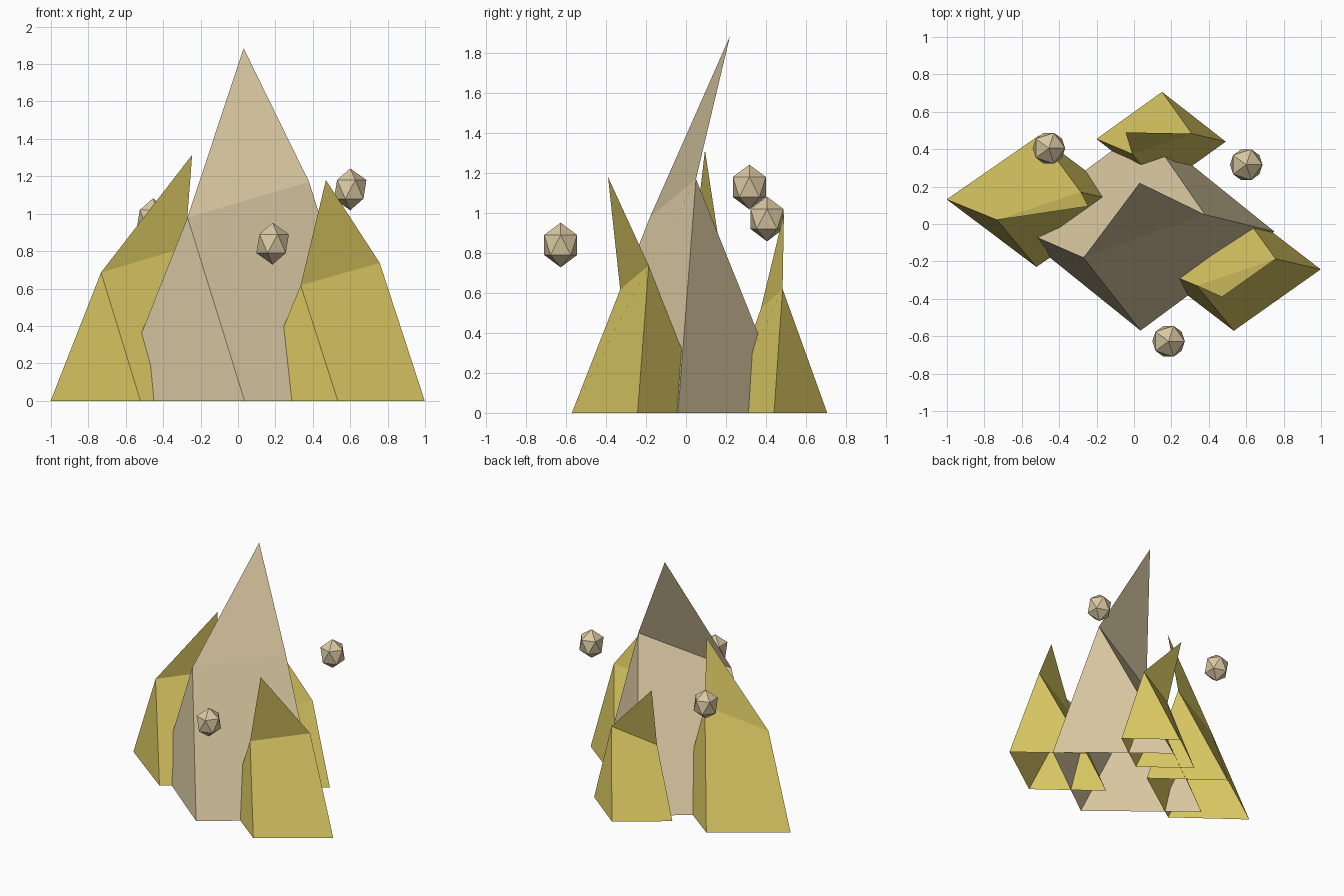
import bpy
import bmesh

cube = bpy.data.objects.get("Cube")
if cube:
    bpy.data.objects.remove(cube, do_unlink=True)


def make_material(name, color):
    mat = bpy.data.materials.new(name)
    mat.use_nodes = True
    mat.diffuse_color = (*color, 1)
    for node in mat.node_tree.nodes:
        if node.type == 'BSDF_PRINCIPLED':
            node.inputs["Base Color"].default_value = (*color, 1)
    return mat


def add_object(name, bm, mat):
    mesh = bpy.data.meshes.new(name)
    bm.to_mesh(mesh)
    bm.free()
    mesh.materials.append(mat)
    obj = bpy.data.objects.new(name, mesh)
    bpy.context.collection.objects.link(obj)
    return obj


tan = make_material("sandy tan", (0.70, 0.58, 0.36))
yellow = make_material("mustard yellow", (0.70, 0.575, 0.122))

# Unit shard: diamond footprint rising to a slanted ridge
FOOT = [(-0.01, -0.55, 0), (0.705, -0.02, 0), (0.01, 0.54, 0), (-0.705, 0.01, 0)]
RIDGE = [(-0.315, -0.16, 0.98), (0.335, 0.07, 1.17)]


def shard(name, center, scale, tip, mat):
    """Open-bottomed wedge with a thin triangular blade on its ridge."""
    bm = bmesh.new()

    def place(p):
        return bm.verts.new((center[0] + p[0] * scale[0],
                             center[1] + p[1] * scale[1],
                             p[2] * scale[2]))

    front, right, back, left = [place(p) for p in FOOT]
    low, high = [place(p) for p in RIDGE]
    peak = bm.verts.new(tip)
    for face in ((front, right, high, low), (right, back, high),
                 (back, left, low, high), (left, front, low),
                 (low, high, peak)):
        bm.faces.new(face)
    return add_object(name, bm, mat)


# Large central shard and three smaller ones around it
shard("central_shard", (0.045, -0.02), (1, 1, 1), (0.03, 0.22, 1.885), tan)
shard("right_shard", (-0.515, 0.125), (0.69, 0.645, 0.70), (-0.245, 0.095, 1.315), yellow)
shard("left_shard", (0.54, -0.23), (0.65, 0.62, 0.63), (0.47, -0.39, 1.18), yellow)
shard("back_shard", (0.145, 0.45), (0.49, 0.475, 0.53), (-0.045, 0.49, 1.0), yellow)

# Floating faceted pebbles
for name, spot in (("front_pebble", (0.185, -0.627, 0.84)),
                   ("left_pebble", (0.60, 0.317, 1.13)),
                   ("right_pebble", (-0.455, 0.405, 0.97))):
    bm = bmesh.new()
    bmesh.ops.create_icosphere(bm, subdivisions=1, radius=1)
    bmesh.ops.scale(bm, vec=(0.097, 0.097, 0.112), verts=bm.verts)
    pebble = add_object(name, bm, tan)
    pebble.location = spot
